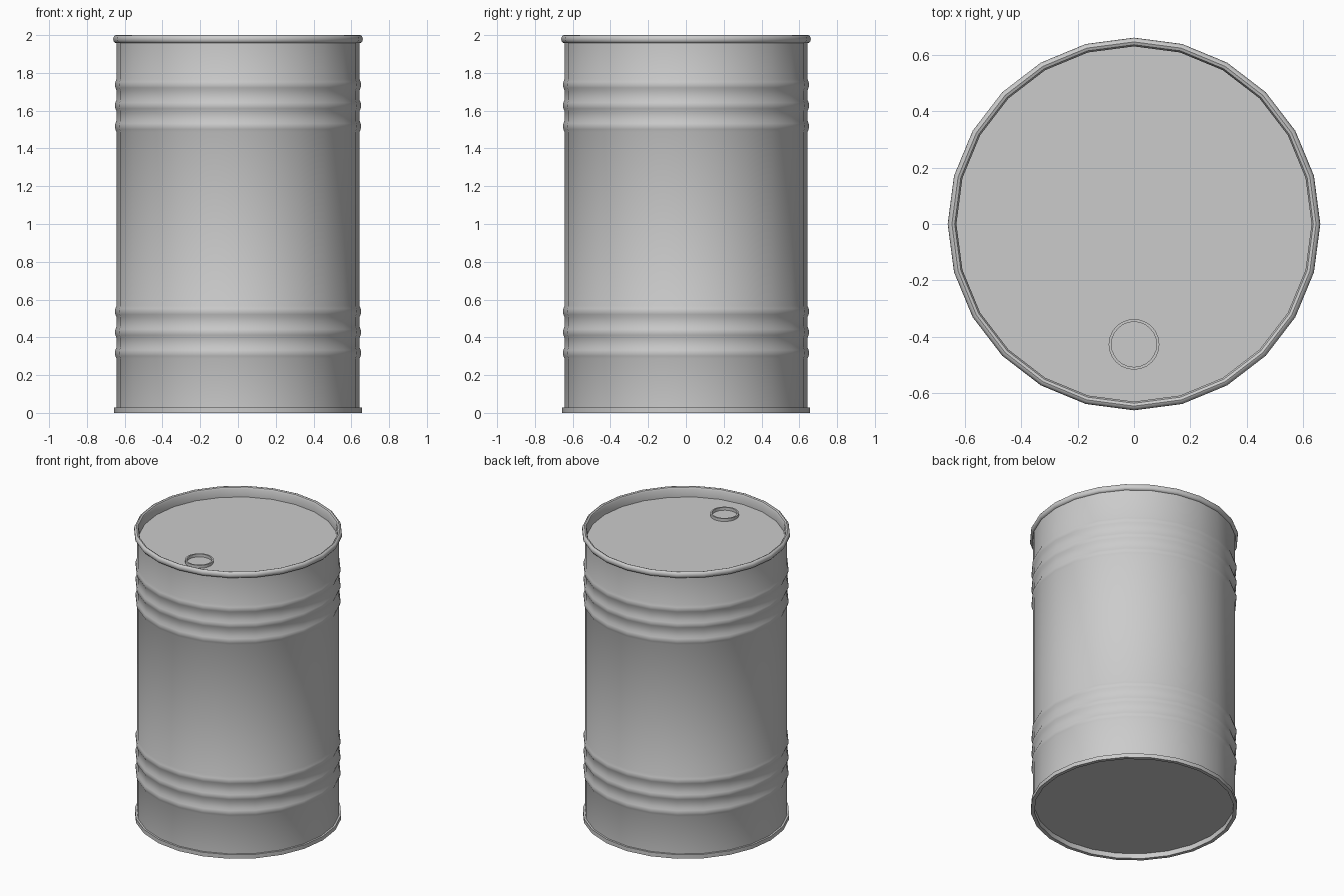
import bpy
import bmesh
from math import sin, cos, pi, radians

cube = bpy.data.objects.get("Cube")
if cube:
    bpy.data.objects.remove(cube)

SIDES = 24
BODY_R = 0.643

steel = bpy.data.materials.new("grey_steel")
steel.use_nodes = True
GREY = (0.6, 0.6, 0.6, 1)
steel.diffuse_color = GREY
steel.node_tree.nodes["Principled BSDF"].inputs["Base Color"].default_value = GREY


def lathe(name, profile, closed=False, cap_start=False, cap_end=False, location=(0, 0, 0)):
    """Spin a (radius, height) profile round the z axis, walking anticlockwise in section."""
    bm = bmesh.new()
    rings = []
    for r, z in profile:
        angles = [2 * pi * i / SIDES for i in range(SIDES)]
        rings.append([bm.verts.new((r * cos(a), r * sin(a), z)) for a in angles])
    pairs = list(zip(rings, rings[1:]))
    if closed:
        pairs.append((rings[-1], rings[0]))
    for low, high in pairs:
        for i in range(SIDES):
            j = (i + 1) % SIDES
            bm.faces.new((low[i], low[j], high[j], high[i]))
    if cap_start:
        bm.faces.new(rings[0][::-1])
    if cap_end:
        bm.faces.new(rings[-1])
    mesh = bpy.data.meshes.new(name)
    bm.to_mesh(mesh)
    bm.free()
    mesh.materials.append(steel)
    obj = bpy.data.objects.new(name, mesh)
    obj.location = location
    bpy.context.collection.objects.link(obj)
    bpy.ops.object.select_all(action="DESELECT")
    obj.select_set(True)
    bpy.context.view_layer.objects.active = obj
    bpy.ops.object.shade_smooth_by_angle(angle=radians(35))
    return obj


# Barrel wall with two groups of three rounded ridges
wall = [(BODY_R, 0.02)]
for group in (0.427, 1.627):
    for step in (-1, 0, 1):
        centre = group + step * 0.11
        for t in (-1, -0.5, 0, 0.5, 1):
            wall.append((BODY_R + 0.009 * cos(t * pi / 2), centre + 0.031 * t))
wall.append((BODY_R, 1.97))
lathe("barrel_wall", wall)

# Bottom flange with the recessed base plate
lathe("bottom_flange", [(0.632, 0.035), (0.632, 0), (0.656, 0), (0.656, 0.028), (BODY_R, 0.028)],
      cap_start=True)

# Rolled top rim, running down inside to the sunken lid
rim = [(BODY_R, 1.958)]
for k in range(7):
    a = -pi / 2 + k * pi / 6
    rim.append((0.646 + 0.015 * cos(a), 1.979 + 0.021 * sin(a)))
rim += [(0.636, 1.996), (0.63, 1.985), (0.63, 1.93)]
lathe("top_rim_and_lid", rim[1:], cap_end=True)

# Small raised ring of the filler hole on the lid
lathe("filler_ring", [(0.08, 1.928), (0.09, 1.928), (0.09, 1.95), (0.08, 1.95)],
      closed=True, location=(0, -0.427, 0))
